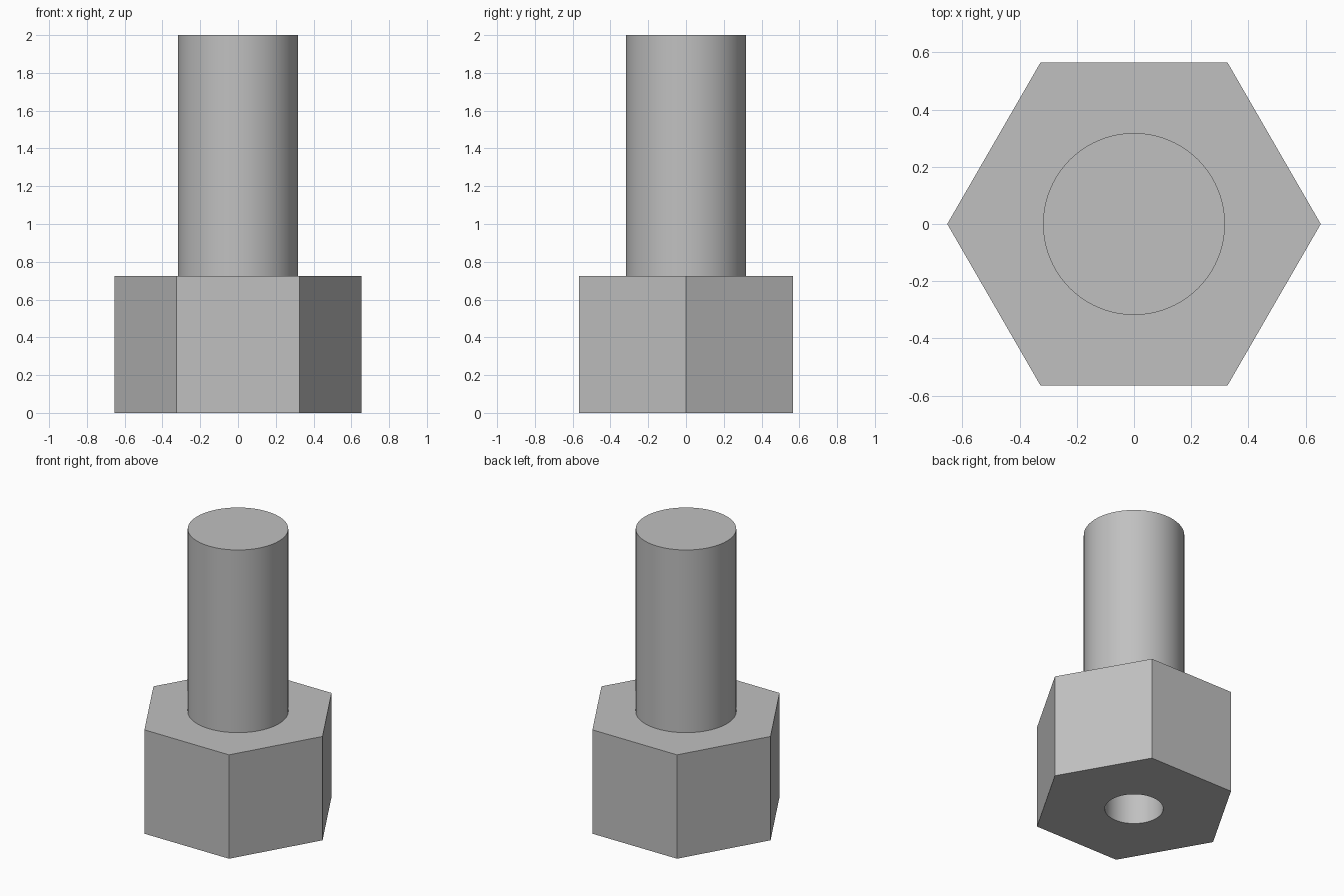
import bpy
import bmesh
from math import cos, sin, tau, radians

# Main dimensions
HEX_R, SHANK_R, BORE_R = 0.653, 0.318, 0.185
HEAD_H, TOTAL_H = 0.725, 2.0
SIDES = 96

cube = bpy.data.objects.get("Cube")
if cube:
    bpy.data.objects.remove(cube, do_unlink=True)

# Plain grey metal
metal = bpy.data.materials.new("grey_metal")
metal.use_nodes = True
colour = (0.53, 0.53, 0.53, 1.0)
metal.diffuse_color = colour
metal.node_tree.nodes["Principled BSDF"].inputs["Base Color"].default_value = colour

bm = bmesh.new()


def ring(radius, z, count=SIDES):
    """Closed loop of edges at a given height."""
    verts = [bm.verts.new((radius * cos(tau * i / count), radius * sin(tau * i / count), z))
             for i in range(count)]
    return [bm.edges.new((verts[i], verts[(i + 1) % count])) for i in range(count)]


def wall(a, b):
    bmesh.ops.bridge_loops(bm, edges=a + b)


def flat_cap(outer, inner):
    bmesh.ops.triangle_fill(bm, edges=outer + inner, use_beauty=True)


# Edge loops of the head, shank and bore
head_low, head_high = ring(HEX_R, 0, 6), ring(HEX_R, HEAD_H, 6)
shank_low, shank_high = ring(SHANK_R, HEAD_H), ring(SHANK_R, TOTAL_H)
bore_low, bore_high = ring(BORE_R, 0), ring(BORE_R, TOTAL_H)

# Hexagonal head, round shank, through bore
wall(head_low, head_high)
wall(shank_low, shank_high)
wall(bore_low, bore_high)

# Underside, shoulder and top rim
flat_cap(head_low, bore_low)
flat_cap(head_high, shank_low)
wall(shank_high, bore_high)

bmesh.ops.recalc_face_normals(bm, faces=bm.faces)
mesh = bpy.data.meshes.new("hex_fitting")
bm.to_mesh(mesh)
bm.free()
mesh.materials.append(metal)

fitting = bpy.data.objects.new("hex_fitting", mesh)
bpy.context.collection.objects.link(fitting)

# Smooth round walls, sharp corners
bpy.ops.object.select_all(action='DESELECT')
fitting.select_set(True)
bpy.context.view_layer.objects.active = fitting
bpy.ops.object.shade_smooth_by_angle(angle=radians(30))
